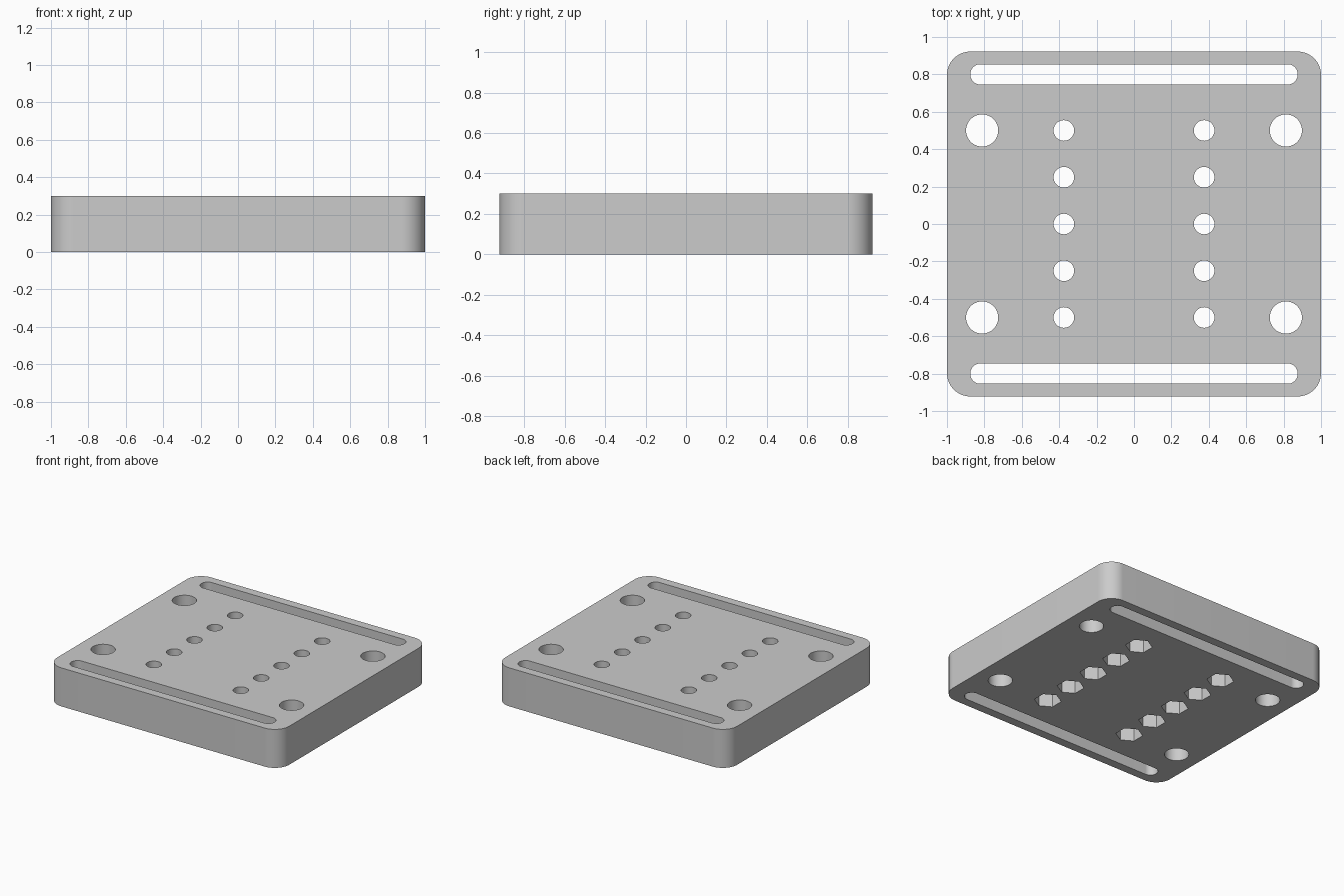
import bpy, bmesh
from math import pi, cos, sin

cube = bpy.data.objects.get("Cube")
if cube:
    bpy.data.objects.remove(cube, do_unlink=True)

HALF_X, HALF_Y, HEIGHT = 1.0, 0.922, 0.3
POCKET_DEPTH = 0.15
STEPS = 16

grey = bpy.data.materials.new("light_grey")
grey.use_nodes = True
colour = (0.6, 0.6, 0.6, 1)
grey.diffuse_color = colour
grey.node_tree.nodes["Principled BSDF"].inputs["Base Color"].default_value = colour


def rounded_rect(cx, cy, hx, hy, r):
    """Outline of a rectangle with rounded corners."""
    pts = []
    for i, (sx, sy) in enumerate([(1, 1), (-1, 1), (-1, -1), (1, -1)]):
        for k in range(STEPS + 1):
            a = (i + k / STEPS) * pi / 2
            pts.append((cx + sx * (hx - r) + r * cos(a), cy + sy * (hy - r) + r * sin(a)))
    return pts


def polygon(cx, cy, r, sides):
    """Regular polygon with one corner pointing along +y."""
    angles = [pi / 2 + 2 * pi * k / sides for k in range(sides)]
    return [(cx + r * cos(a), cy + r * sin(a)) for a in angles]


def prisms(name, outlines, z0, z1):
    """One object made of upright prisms."""
    bm = bmesh.new()
    for pts in outlines:
        low = [bm.verts.new((x, y, z0)) for x, y in pts]
        high = [bm.verts.new((x, y, z1)) for x, y in pts]
        bm.faces.new(low[::-1])
        bm.faces.new(high)
        for i in range(len(pts)):
            j = (i + 1) % len(pts)
            bm.faces.new((low[i], low[j], high[j], high[i]))
    mesh = bpy.data.meshes.new(name)
    bm.to_mesh(mesh)
    bm.free()
    mesh.materials.append(grey)
    obj = bpy.data.objects.new(name, mesh)
    bpy.context.collection.objects.link(obj)
    return obj


# Plate body
plate = prisms("mounting_plate", [rounded_rect(0, 0, HALF_X, HALF_Y, 0.125)], 0, HEIGHT)

# Strap slots, corner holes and two rows of bolt holes, all right through
rows = [(sx * 0.375, k * 0.25) for sx in (-1, 1) for k in range(-2, 3)]
through = [rounded_rect(0, s * 0.8, 0.875, 0.054, 0.053) for s in (-1, 1)]
through += [polygon(sx * 0.812, sy * 0.5, 0.086, 64) for sx in (-1, 1) for sy in (-1, 1)]
through += [polygon(x, y, 0.055, 48) for x, y in rows]

# Hexagonal nut pockets in the underside
pockets = [polygon(x, y, 0.096, 6) for x, y in rows]

cutters = [prisms("through_cutter", through, -0.1, HEIGHT + 0.1),
           prisms("pocket_cutter", pockets, -0.1, POCKET_DEPTH)]

bpy.ops.object.select_all(action="DESELECT")
bpy.context.view_layer.objects.active = plate
plate.select_set(True)
for cutter in cutters:
    cutter.hide_render = True
    mod = plate.modifiers.new(cutter.name, "BOOLEAN")
    mod.operation = "DIFFERENCE"
    mod.solver = "EXACT"
    mod.object = cutter
    bpy.ops.object.modifier_apply(modifier=mod.name)
    bpy.data.objects.remove(cutter, do_unlink=True)

bpy.ops.object.shade_smooth_by_angle(angle=pi / 6)
